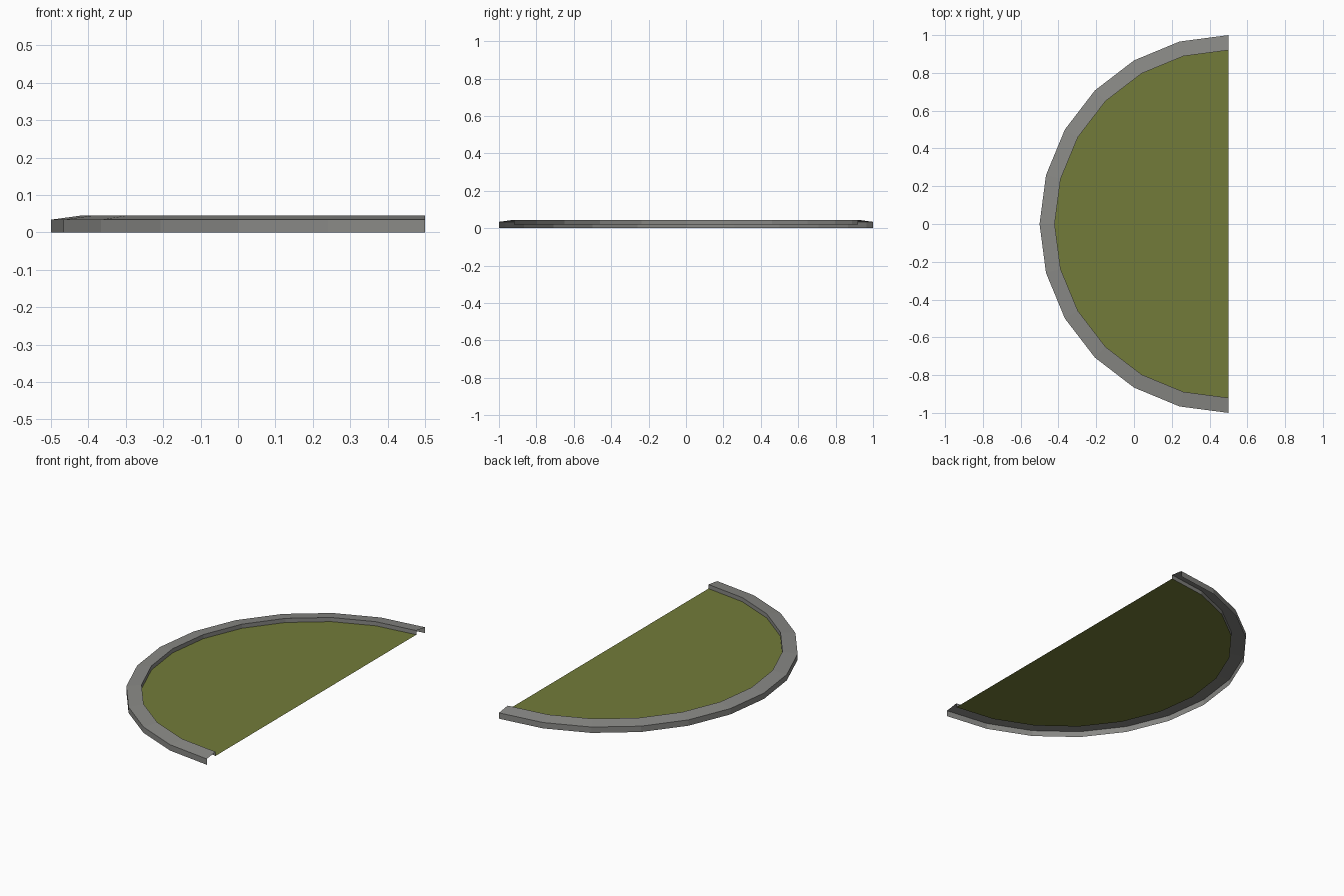
import bpy, bmesh, math

if "Cube" in bpy.data.objects:
    bpy.data.objects.remove(bpy.data.objects["Cube"])

SEGMENTS = 12          # half circle in 15 degree steps
CENTRE_X = 0.5         # arc centre sits on the straight edge
GRASS_Z = 0.021


def material(name, rgb):
    mat = bpy.data.materials.new(name)
    mat.diffuse_color = (*rgb, 1.0)
    mat.use_nodes = True
    mat.node_tree.nodes["Principled BSDF"].inputs["Base Color"].default_value = mat.diffuse_color
    return mat


def arc(bm, radius, z):
    """Ring of vertices around the half circle."""
    verts = []
    for i in range(SEGMENTS + 1):
        a = math.pi / 2 + math.pi * i / SEGMENTS
        verts.append(bm.verts.new((CENTRE_X + radius * math.cos(a),
                                   radius * math.sin(a), z)))
    return verts


def finish(bm, name, mat):
    mesh = bpy.data.meshes.new(name)
    bm.to_mesh(mesh)
    bm.free()
    mesh.materials.append(mat)
    obj = bpy.data.objects.new(name, mesh)
    bpy.context.collection.objects.link(obj)
    return obj


# Curb: open profile (outer wall, sloped top, inner wall) swept round the arc
bm = bmesh.new()
profile = [(1.0, 0.0), (1.0, 0.034), (0.92, 0.045), (0.92, GRASS_Z)]
rings = [arc(bm, r, z) for r, z in profile]
for low, high in zip(rings, rings[1:]):
    for i in range(SEGMENTS):
        bm.faces.new((low[i], low[i + 1], high[i + 1], high[i]))
finish(bm, "curb", material("concrete grey", (0.25, 0.25, 0.237)))

# Lawn: single flat half disc recessed inside the curb
bm = bmesh.new()
bm.faces.new(arc(bm, 0.92, GRASS_Z))
finish(bm, "lawn", material("grass green", (0.168, 0.198, 0.041)))
